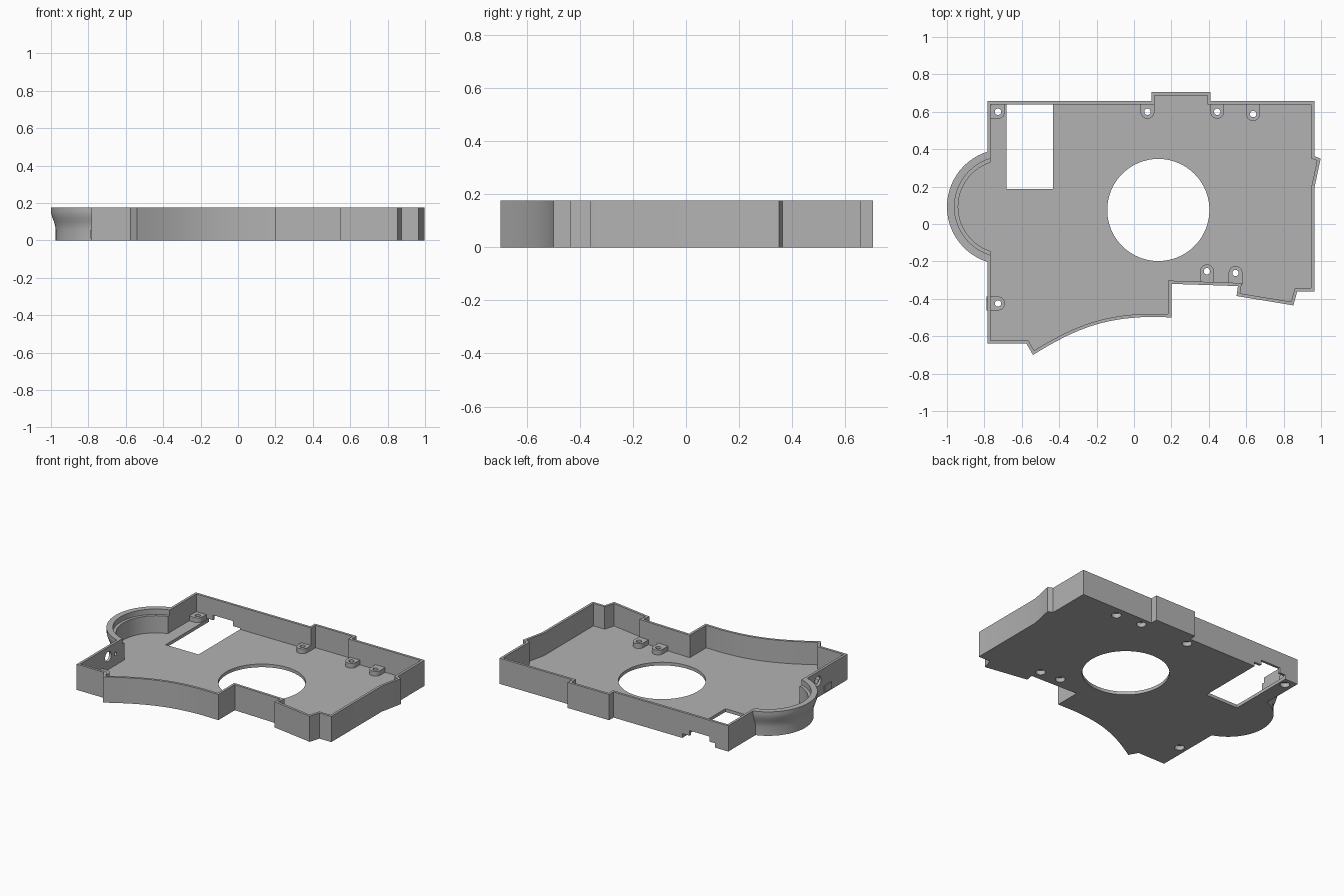
import bpy, bmesh, math
from mathutils import Vector
from mathutils.geometry import interpolate_bezier

default = bpy.data.objects.get("Cube")
if default:
    bpy.data.objects.remove(default, do_unlink=True)

TOP, FLOOR, WALL = 0.177, 0.022, 0.017
BULGE = (-0.691, 0.092)

grey = bpy.data.materials.new("plain grey")
grey.use_nodes = True
colour = (0.45, 0.45, 0.45, 1)
grey.diffuse_color = colour
grey.node_tree.nodes["Principled BSDF"].inputs["Base Color"].default_value = colour


def finish(bm, name):
    bmesh.ops.recalc_face_normals(bm, faces=bm.faces)
    mesh = bpy.data.meshes.new(name)
    bm.to_mesh(mesh)
    bm.free()
    mesh.materials.append(grey)
    ob = bpy.data.objects.new(name, mesh)
    bpy.context.collection.objects.link(ob)
    return ob


def prism(name, points, z0, z1):
    bm = bmesh.new()
    face = bm.faces.new([bm.verts.new((p[0], p[1], z0)) for p in points])
    up = bmesh.ops.extrude_face_region(bm, geom=[face])["geom"]
    bmesh.ops.translate(bm, vec=(0, 0, z1 - z0),
                        verts=[v for v in up if isinstance(v, bmesh.types.BMVert)])
    return finish(bm, name)


def box(name, x0, x1, y0, y1, z0, z1):
    return prism(name, [(x0, y0), (x1, y0), (x1, y1), (x0, y1)], z0, z1)


def lathe(name, centre, profile, steps=64):
    """Solid of stacked rings; profile is (radius, height) from bottom to top."""
    bm = bmesh.new()
    rings = []
    for r, z in profile:
        rings.append([bm.verts.new((centre[0] + r * math.cos(math.tau * i / steps),
                                    centre[1] + r * math.sin(math.tau * i / steps), z))
                      for i in range(steps)])
    bm.faces.new(rings[0])
    bm.faces.new(rings[-1])
    for a, b in zip(rings, rings[1:]):
        for i in range(steps):
            j = (i + 1) % steps
            bm.faces.new((a[i], a[j], b[j], b[i]))
    return finish(bm, name)


def inset(points, d):
    """Mitred inward offset of a clockwise outline."""
    out = []
    for i, p in enumerate(points):
        a = (p - points[i - 1]).normalized()
        b = (points[(i + 1) % len(points)] - p).normalized()
        n1, n2 = Vector((a.y, -a.x)), Vector((b.y, -b.x))
        out.append(p + (n1 + n2) * d / (1 + n1.dot(n2)))
    return out


def combine(target, tool, operation):
    mod = target.modifiers.new(operation, 'BOOLEAN')
    mod.operation, mod.object, mod.solver = operation, tool, 'EXACT'
    bpy.context.view_layer.update()
    graph = bpy.context.evaluated_depsgraph_get()
    mesh = bpy.data.meshes.new_from_object(target.evaluated_get(graph))
    target.modifiers.clear()
    target.data = mesh
    bpy.data.objects.remove(tool, do_unlink=True)


# Tray outline, clockwise from the back corner, with a curved front edge
sweep = interpolate_bezier(Vector((0.07, -0.497)), Vector((-0.18, -0.505)),
                           Vector((-0.33, -0.57)), Vector((-0.54, -0.7)), 20)
outline = [Vector(p) for p in (
    (-0.783, 0.657), (0.093, 0.657), (0.093, 0.705), (0.409, 0.705), (0.409, 0.657),
    (0.964, 0.657), (0.964, 0.363), (0.998, 0.35), (0.964, 0.19), (0.964, -0.36),
    (0.873, -0.36), (0.852, -0.435), (0.548, -0.385), (0.556, -0.332),
    (0.2, -0.32), (0.2, -0.499))]
outline += [p.to_2d() for p in sweep]
outline += [Vector((-0.575, -0.64)), Vector((-0.783, -0.64))]

# Solid tray with the flared round bulge, then hollowed
tray = prism("tray", outline, 0, TOP)
combine(tray, lathe("bulge", BULGE, [
    (0.284, 0), (0.284, 0.06), (0.287, 0.08), (0.293, 0.1),
    (0.301, 0.12), (0.307, 0.14), (0.309, 0.155), (0.309, TOP)]), 'UNION')
combine(tray, prism("cavity", inset(outline, WALL), FLOOR, 0.3), 'DIFFERENCE')
combine(tray, lathe("bulge_cavity", BULGE, [
    (0.249, FLOOR), (0.249, 0.14), (0.269, 0.14), (0.269, 0.3)]), 'DIFFERENCE')

# Round and rectangular floor openings, stepped notch in the back wall
combine(tray, lathe("round_opening", (0.13, 0.075), [(0.273, -0.1), (0.273, 0.1)], 96),
        'DIFFERENCE')
combine(tray, box("slot", -0.683, -0.432, 0.187, 0.638, -0.1, 0.1), 'DIFFERENCE')
combine(tray, box("notch", -0.683, -0.432, 0.6, 0.75, -0.1, 0.03), 'DIFFERENCE')
combine(tray, box("notch_step", -0.638, -0.487, 0.6, 0.75, -0.1, 0.065), 'DIFFERENCE')


# Screw bosses: rounded pads running back into the nearest wall
def boss(x, y, dx, dy, reach):
    r = 0.037
    angle = math.atan2(dy, dx)
    points = [(x + r * math.cos(angle + math.pi * (0.5 + i / 16)),
               y + r * math.sin(angle + math.pi * (0.5 + i / 16))) for i in range(17)]
    for side in (-1, 1):
        points.append((x + dx * reach - dy * r * side, y + dy * reach + dx * r * side))
    combine(tray, prism("boss", points, 0.01, 0.055), 'UNION')


bosses = [(-0.727, 0.6, -1, 0), (0.072, 0.6, 0, 1), (0.445, 0.6, 0, 1),
          (0.637, 0.588, 0, 1), (0.39, -0.253, 0, -1), (0.543, -0.262, 0, -1),
          (-0.727, -0.425, -1, 0)]
for x, y, dx, dy in bosses:
    boss(x, y, dx, dy, 0.062 if y < 0.595 else 0.047)
boss(-0.727, 0.6, 0, 1, 0.047)
for x, y, dx, dy in bosses:
    combine(tray, lathe("screw_hole", (x, y), [
        (0.031, -0.1), (0.031, 0.03), (0.017, 0.03), (0.017, 0.2)], 24), 'DIFFERENCE')

# Cable holes through the side wall
for y, z, r in ((-0.32, 0.112, 0.034), (-0.24, 0.1, 0.012)):
    drill = lathe("cable_hole", (0, 0), [(r, -0.05), (r, 0.05)], 24)
    drill.rotation_euler = (0, math.pi / 2, 0)
    drill.location = (-0.775, y, z)
    combine(tray, drill, 'DIFFERENCE')

bpy.ops.object.select_all(action='DESELECT')
tray.select_set(True)
bpy.context.view_layer.objects.active = tray
bpy.ops.object.shade_smooth_by_angle(angle=math.radians(30))
